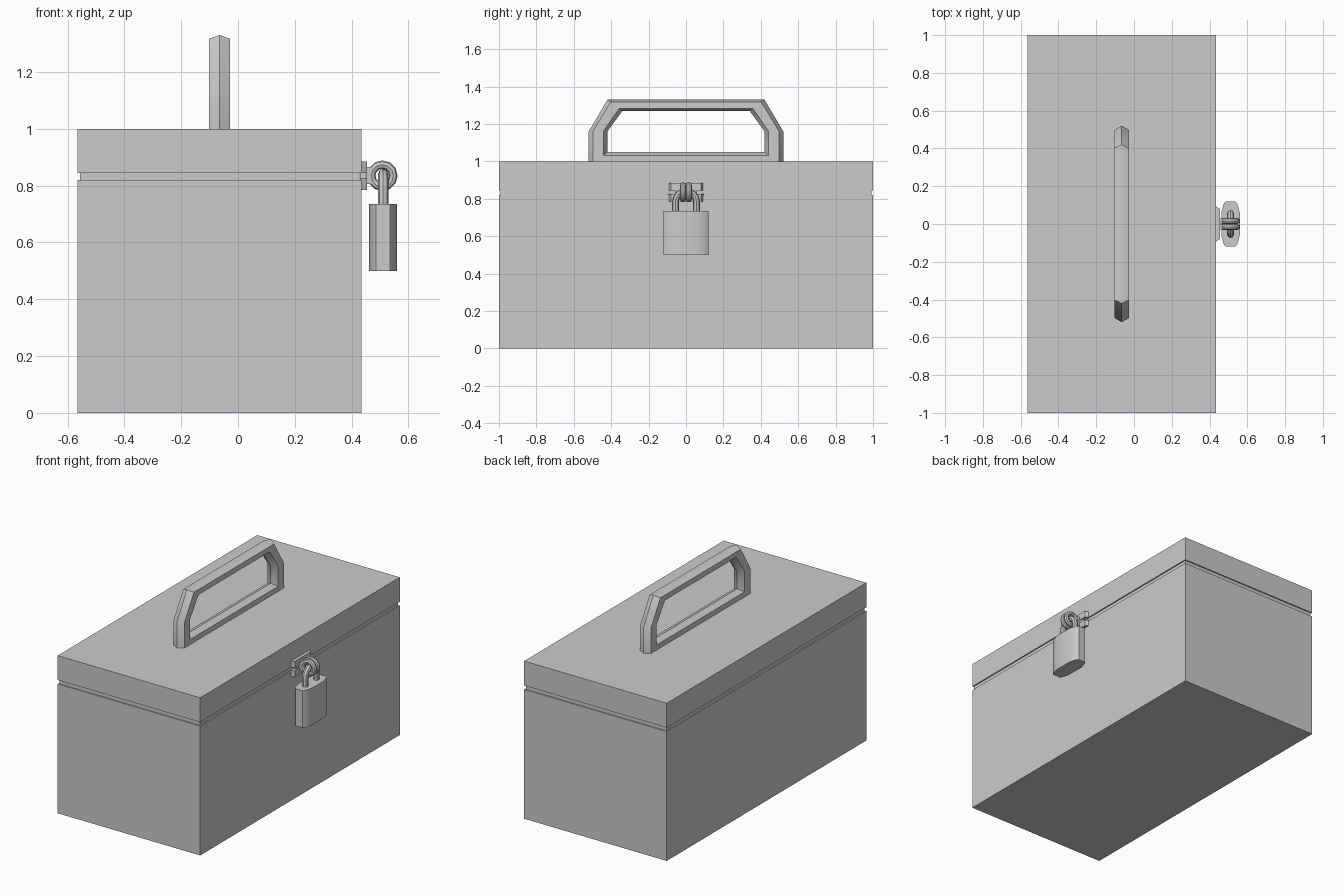
import bpy, bmesh, math
from math import pi, sin, cos

if "Cube" in bpy.data.objects:
    bpy.data.objects.remove(bpy.data.objects["Cube"])


def make(name, verts, faces, smooth=False):
    mesh = bpy.data.meshes.new(name)
    mesh.from_pydata(verts, [], faces)
    bm = bmesh.new()
    bm.from_mesh(mesh)
    bmesh.ops.recalc_face_normals(bm, faces=bm.faces)
    bm.to_mesh(mesh)
    bm.free()
    ob = bpy.data.objects.new(name, mesh)
    bpy.context.collection.objects.link(ob)
    if smooth:
        shade(ob)
    return ob


def shade(ob):
    bpy.ops.object.select_all(action='DESELECT')
    ob.select_set(True)
    bpy.context.view_layer.objects.active = ob
    bpy.ops.object.shade_smooth_by_angle(angle=math.radians(40))


def loft(name, rings, closed, smooth=True):
    n, m = len(rings[0]), len(rings)
    verts = [v for r in rings for v in r]
    faces = []
    for i in range(m if closed else m - 1):
        a, b = i * n, (i + 1) % m * n
        faces += [(a + k, a + (k + 1) % n, b + (k + 1) % n, b + k) for k in range(n)]
    if not closed:
        faces += [tuple(range(n)), tuple(range((m - 1) * n, m * n))]
    return make(name, verts, faces, smooth)


def box(name, x0, x1, y0, y1, z0, z1):
    return loft(name, [[(x0, y0, z), (x1, y0, z), (x1, y1, z), (x0, y1, z)]
                       for z in (z0, z1)], False, False)


def tube(name, x, half, pairs, section, closed):
    """Sweep in the y-z plane; each pair is an (outer, inner) point,
    section is (sideways -1..1, blend 0 outer..1 inner)."""
    rings = [[(x + s * half, o[0] + (i[0] - o[0]) * t, o[1] + (i[1] - o[1]) * t)
              for s, t in section] for o, i in pairs]
    return loft(name, rings, closed)


# box, recessed seam and lid
box("box_body", -0.565, 0.435, -1, 1, 0, 0.82)
box("seam", -0.557, 0.427, -0.992, 0.992, 0.815, 0.85)
box("lid", -0.565, 0.435, -1, 1, 0.845, 1.0)

# carrying handle: closed loop with six-sided section
half_loop = [((0.42, 1.33), (0.34, 1.27)), ((0.52, 1.16), (0.42, 1.16)),
             ((0.52, 0.97), (0.42, 1.05))]
mirrored = [((-o[0], o[1]), (-i[0], i[1])) for o, i in reversed(half_loop)]
hexagon = [(0, 0), (1, 0.22), (1, 0.78), (0, 1), (-1, 0.78), (-1, 0.22)]
tube("handle", -0.065, 0.0375, half_loop + mirrored, hexagon, True)

# hasp: plate and ring on both the lid and the body
for name, z0, z1, y in (("lid", 0.845, 0.885, 0.016), ("body", 0.785, 0.825, -0.016)):
    loft(name + "_hasp_plate",
         [[(x, -w, z0), (x, w, z0), (x, w, z1), (x, -w, z1)]
          for x, w in ((0.43, 0.095), (0.455, 0.08))], False, False)
    box(name + "_hasp_neck", 0.45, 0.475, y - 0.013, y + 0.013, 0.805, 0.865)
    bpy.ops.mesh.primitive_torus_add(location=(0.508, y, 0.835), rotation=(pi / 2, 0, 0),
                                     major_radius=0.039, minor_radius=0.015,
                                     major_segments=12, minor_segments=8)
    ring = bpy.context.object
    ring.name = name + "_hasp_ring"
    shade(ring)
box("hasp_plate_bridge", 0.43, 0.448, -0.06, 0.06, 0.82, 0.85)

# padlock body
px = 0.511
quarter = [(0.049, 0.06), (0.036, 0.107), (0.025, 0.12)]
outline = (quarter + [(-x, y) for x, y in reversed(quarter)]
           + [(-x, -y) for x, y in quarter] + [(x, -y) for x, y in reversed(quarter)])
loft("padlock_body", [[(px + x, y, z) for x, y in outline] for z in (0.5, 0.735)], False)

# padlock shackle
angles = [pi * i / 8 for i in range(9)]
arch = [((0.074 * cos(a), 0.785 + 0.074 * sin(a)),
         (0.038 * cos(a), 0.785 + 0.038 * sin(a))) for a in angles]
foot = ((0.074, 0.72), (0.038, 0.72))
other = ((-0.074, 0.72), (-0.038, 0.72))
octagon = [(sin(pi * k / 4), 0.5 - 0.5 * cos(pi * k / 4)) for k in range(8)]
tube("padlock_shackle", px, 0.018, [foot] + arch + [other], octagon, False)
